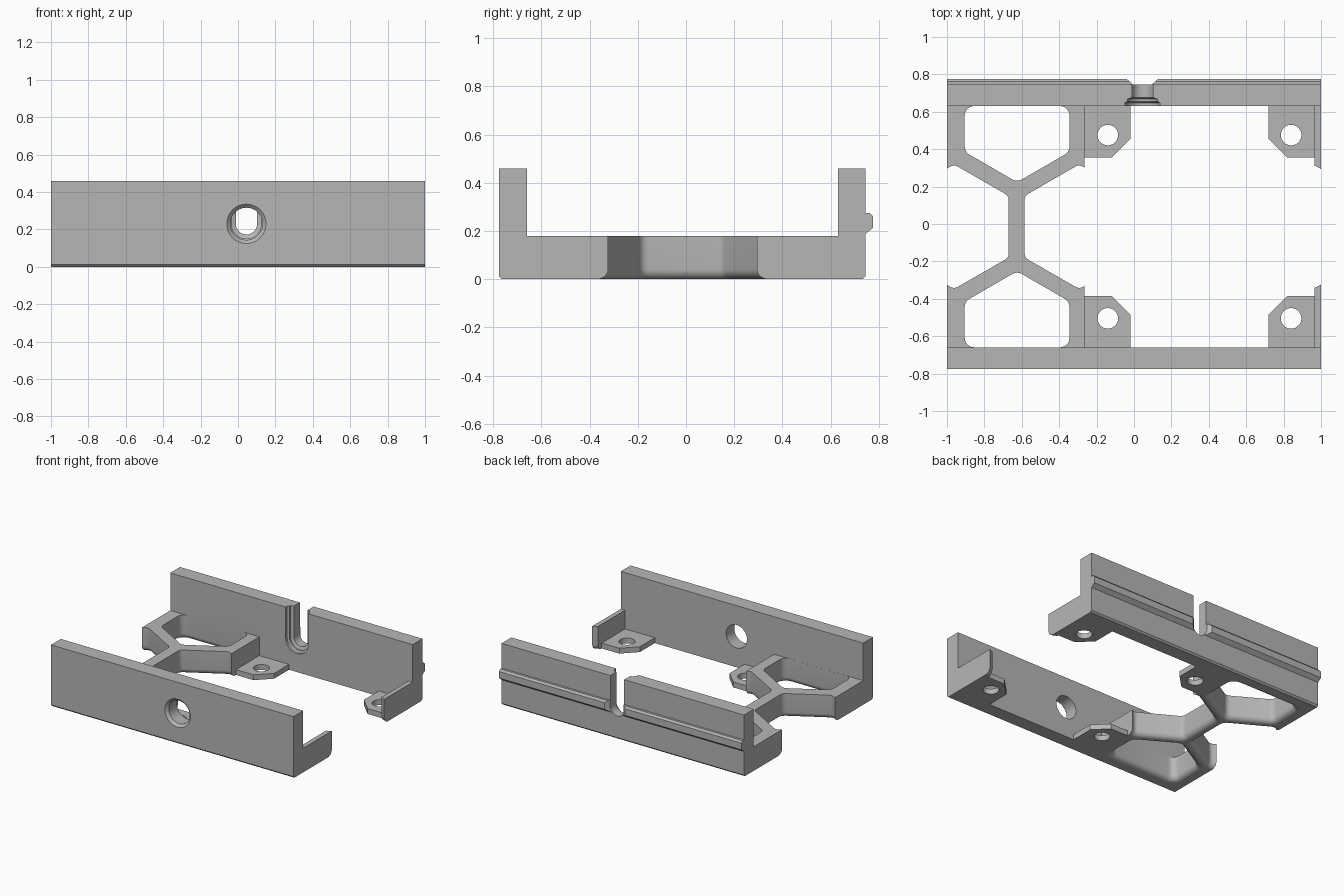
import bpy, math
from mathutils import Vector

cube = bpy.data.objects.get("Cube")
if cube:
    bpy.data.objects.remove(cube, do_unlink=True)

MID = -0.0145      # symmetry line between the two walls
RIB_H = 0.18       # height of the honeycomb ribs
FLARE = 0.04       # rounding of the openings' lower edges
PORT = (0.045, 0.23)  # x, z of the round port and the slot

grey = bpy.data.materials.new("plain_grey")
grey.use_nodes = True
grey.diffuse_color = (0.47, 0.47, 0.47, 1)
grey.node_tree.nodes["Principled BSDF"].inputs["Base Color"].default_value = grey.diffuse_color


def loft(name, rings):
    """Closed solid through rings with equal point counts."""
    n = len(rings[0])
    verts = [p for ring in rings for p in ring]
    faces = [list(range(n))[::-1], list(range(len(verts) - n, len(verts)))]
    for k in range(len(rings) - 1):
        for i in range(n):
            j = (i + 1) % n
            faces.append((k * n + i, k * n + j, (k + 1) * n + j, (k + 1) * n + i))
    mesh = bpy.data.meshes.new(name)
    mesh.from_pydata(verts, [], faces)
    import bmesh
    bm = bmesh.new()
    bm.from_mesh(mesh)
    bmesh.ops.recalc_face_normals(bm, faces=bm.faces)
    bm.to_mesh(mesh)
    bm.free()
    obj = bpy.data.objects.new(name, mesh)
    bpy.context.collection.objects.link(obj)
    return obj


def prism_z(name, pts, z0, z1):
    return loft(name, [[(x, y, z) for x, y in pts] for z in (z0, z1)])


def prism_x(name, pts, x0, x1):
    return loft(name, [[(x, y, z) for y, z in pts] for x in (x0, x1)])


def box(name, x0, x1, y0, y1, z0, z1):
    return prism_z(name, [(x0, y0), (x1, y0), (x1, y1), (x0, y1)], z0, z1)


def combine(target, tool, operation):
    """Boolean the tool into the target and discard the tool."""
    mod = target.modifiers.new("combine", 'BOOLEAN')
    mod.operation, mod.object, mod.solver = operation, tool, 'EXACT'
    bpy.context.view_layer.update()
    graph = bpy.context.evaluated_depsgraph_get()
    mesh = bpy.data.meshes.new_from_object(target.evaluated_get(graph))
    target.modifiers.clear()
    target.data = mesh
    bpy.data.objects.remove(tool, do_unlink=True)


def rounded(corners, r, grow, steps=6):
    """Convex counter-clockwise outline with round corners, offset by grow."""
    pts = [Vector(c) for c in corners]
    out = []
    for i, p in enumerate(pts):
        a = (p - pts[i - 1]).normalized()
        b = (pts[(i + 1) % len(pts)] - p).normalized()
        na, nb = Vector((a.y, -a.x)), Vector((b.y, -b.x))
        centre = p - (na + nb) * r / (1 + na.dot(nb))
        start = math.atan2(na.y, na.x)
        turn = math.atan2(na.x * nb.y - na.y * nb.x, na.dot(nb))
        for s in range(steps + 1):
            t = start + turn * s / steps
            out.append(centre + Vector((math.cos(t), math.sin(t))) * (r + grow))
    return out


def cell_cutter(corners, r):
    """Opening with straight walls that flares out at the underside."""
    levels = [(-0.05, FLARE)]
    for k in range(6, -1, -1):
        t = math.pi / 2 * k / 6
        levels.append((FLARE * (1 - math.sin(t)), FLARE * (1 - math.cos(t))))
    levels.append((RIB_H + 0.05, 0))
    return loft("cell_cutter", [[(p.x, p.y, z) for p in rounded(corners, r, g)]
                                for z, g in levels])


def hexagon(cx, w=0.292, shoulder=0.165, apex=0.333):
    shape = [(w, -shoulder), (w, shoulder), (0, apex),
             (-w, shoulder), (-w, -shoulder), (0, -apex)]
    return [(cx + x, MID + y) for x, y in shape]


def circle_y(r, y, n=48):
    return [(PORT[0] + r * math.cos(2 * math.pi * i / n), y,
             PORT[1] + r * math.sin(2 * math.pi * i / n)) for i in range(n)]


def slot_y(r, y, n=24):
    arc = [(PORT[0] - r * math.cos(math.pi * i / n), y,
            PORT[1] - r * math.sin(math.pi * i / n)) for i in range(n + 1)]
    return arc + [(PORT[0] + r, y, 0.6), (PORT[0] - r, y, 0.6)]


# Front wall with a chamfered lower edge
body = prism_x("bracket_body", [(-0.775, 0.012), (-0.763, 0), (-0.66, 0),
                                (-0.66, 0.46), (-0.775, 0.46)], -1, 1)

# Back wall with its outer locating ridge
back = prism_x("back_wall", [(0.63, 0), (0.733, 0), (0.745, 0.012), (0.745, 0.188),
                             (0.775, 0.212), (0.775, 0.262), (0.762, 0.275),
                             (0.745, 0.275), (0.745, 0.46), (0.63, 0.46)], -1, 1)
combine(body, back, 'UNION')

# Honeycomb block and the two short end strips
combine(body, box("honeycomb_block", -1, -0.265, -0.70, 0.67, 0, RIB_H), 'UNION')
for y0, y1 in ((-0.70, -0.2), (0.2, 0.67)):
    combine(body, box("end_strip", 0.965, 1, y0, y1, 0, RIB_H), 'UNION')

# Open hexagonal cells, then the closed pockets beside each wall
for cx in (-0.962, -0.293, 0.958):
    combine(body, cell_cutter(hexagon(cx), 0.04), 'DIFFERENCE')
for side in (1, -1):
    pocket = [(-0.28, 0.645), (-0.28, 0.40), (0, 0.238), (0.28, 0.40), (0.28, 0.645)]
    corners = [(-0.625 + x, MID + side * y) for x, y in pocket][::side]
    combine(body, cell_cutter(corners, 0.05), 'DIFFERENCE')

# Screw tabs with clipped corners and holes
for side in (1, -1):
    for root, direction in ((-0.265, 1), (0.965, -1)):
        tab = [(-0.015, 0.37), (0.145, 0.37), (0.245, 0.47), (0.245, 0.67), (-0.015, 0.67)]
        pts = [(root + direction * x, MID + side * y) for x, y in tab]
        combine(body, prism_z("screw_tab", pts, 0, 0.04), 'UNION')
        hx, hy = root + direction * 0.125, MID + side * 0.49
        hole = [(hx + 0.055 * math.cos(math.tau * i / 32),
                 hy + 0.055 * math.sin(math.tau * i / 32)) for i in range(32)]
        combine(body, prism_z("screw_hole", hole, -0.05, 0.1), 'DIFFERENCE')

# Round port through the front wall, with a chamfered mouth
port = [(0.105, -0.8), (0.105, -0.775), (0.086, -0.757), (0.086, -0.6)]
combine(body, loft("port_cutter", [circle_y(r, y) for r, y in port]), 'DIFFERENCE')

# Stepped slot in the back wall, open at the top
slot = [(0.093, 0.6), (0.093, 0.648), (0.08, 0.656), (0.08, 0.668),
        (0.057, 0.676), (0.057, 0.8)]
combine(body, loft("slot_cutter", [slot_y(r, y) for r, y in slot]), 'DIFFERENCE')

# Sloped ends where the ridge stops beside the slot
px = PORT[0]
gap = [(px - 0.05, 0.7451), (px + 0.05, 0.7451), (px + 0.094, 0.785), (px - 0.094, 0.785)]
combine(body, prism_z("ridge_gap", gap, 0.1, 0.4), 'DIFFERENCE')

# Finish
body.data.materials.clear()
body.data.materials.append(grey)
for poly in body.data.polygons:
    poly.material_index = 0
bpy.ops.object.select_all(action='DESELECT')
body.select_set(True)
bpy.context.view_layer.objects.active = body
bpy.ops.object.shade_smooth_by_angle(angle=math.radians(30))
